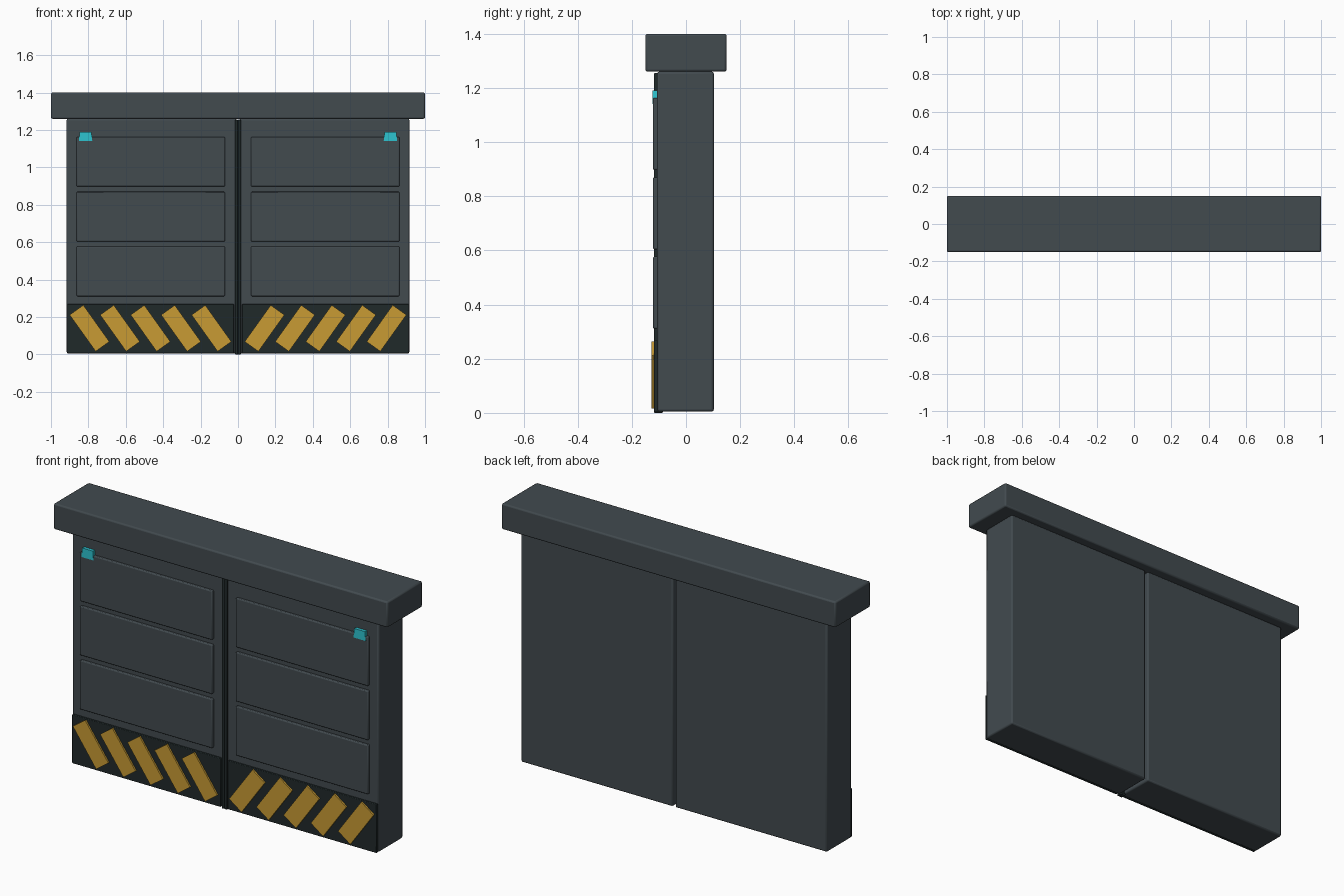
import bpy, math

if "Cube" in bpy.data.objects:
    bpy.data.objects.remove(bpy.data.objects["Cube"])


def material(name, rgb):
    m = bpy.data.materials.new(name)
    m.diffuse_color = (*rgb, 1)
    m.use_nodes = True
    m.node_tree.nodes["Principled BSDF"].inputs["Base Color"].default_value = m.diffuse_color
    return m


STEEL = material("slate steel", (0.054, 0.069, 0.078))
DARK = material("dark rubber", (0.0144, 0.0225, 0.0232))
YELLOW = material("hazard yellow", (0.58, 0.328, 0.034))
CYAN = material("cyan lamp", (0.027, 0.55, 0.63))


def box(name, x, y, z, mat, bevel=0.0, tilt=0.0):
    """Box from (min, max) ranges, optionally bevelled and tilted about y."""
    lo, hi = zip(x, y, z)
    bpy.ops.mesh.primitive_cube_add(size=1, location=[(a + b) / 2 for a, b in zip(lo, hi)])
    ob = bpy.context.object
    ob.name = name
    ob.scale = [b - a for a, b in zip(lo, hi)]
    bpy.ops.object.transform_apply(location=False, rotation=False, scale=True)
    ob.rotation_euler.y = tilt
    ob.data.materials.append(mat)
    if bevel:
        mod = ob.modifiers.new("rounded edges", 'BEVEL')
        mod.width = bevel
        mod.segments = 2
        bpy.ops.object.shade_smooth_by_angle(angle=math.radians(35))
    return ob


# Header beam above both leaves
box("header_beam", (-1, 1), (-0.15, 0.15), (1.26, 1.4), STEEL, 0.008)

for side, s in (("left", -1), ("right", 1)):
    def span(a, b):
        return tuple(sorted((s * a, s * b)))

    # Thick door leaf
    box(f"{side}_door_leaf", span(0.008, 0.916), (-0.107, 0.103), (0.005, 1.26), STEEL, 0.008)
    # Three raised panels
    for i in range(3):
        z = 0.311 + i * 0.293
        box(f"{side}_panel_{i + 1}", span(0.07, 0.863), (-0.122, -0.1), (z, z + 0.266), STEEL, 0.005)
    # Rubber seal on the meeting edge
    box(f"{side}_centre_seal", span(0.0, 0.016), (-0.119, -0.085), (0, 1.255), DARK, 0.004)
    # Kick plate with slanted hazard stripes
    box(f"{side}_kick_plate", span(0.022, 0.912), (-0.118, -0.1), (0.005, 0.269), DARK, 0.003)
    for i in range(5):
        cx = s * (0.142 + i * 0.163)
        box(f"{side}_hazard_stripe_{i + 1}", (cx - 0.045, cx + 0.045), (-0.127, -0.117),
            (0.02, 0.26), YELLOW, tilt=s * math.radians(35.5))
    # Status lamp in the upper outer corner, slightly narrower at the top
    lamp = box(f"{side}_status_lamp", span(0.779, 0.851), (-0.124, -0.1), (1.14, 1.19), CYAN)
    for v in lamp.data.vertices:
        if v.co.z > 0:
            v.co.x *= 0.88
